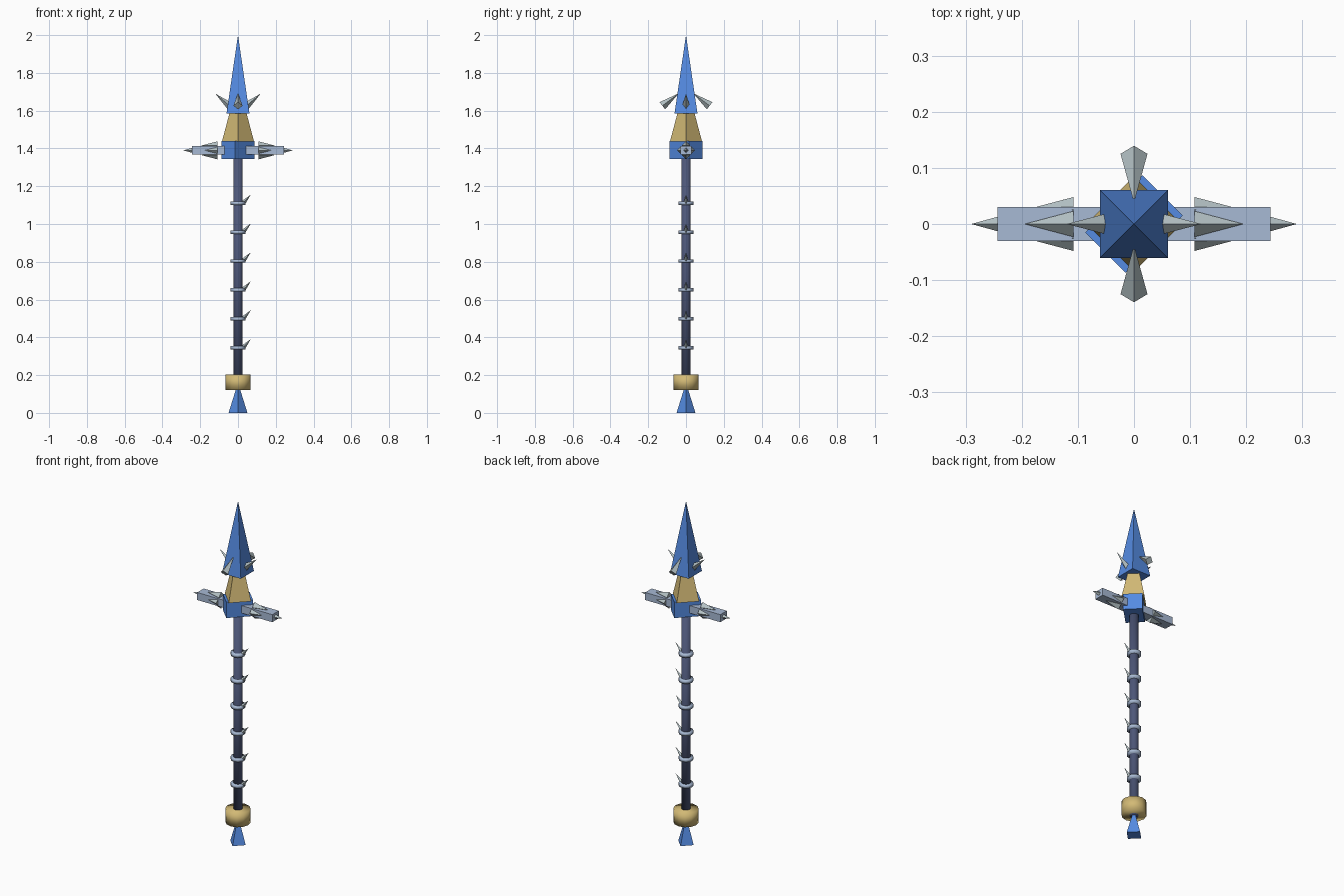
import bpy
import bmesh
from math import pi
from mathutils import Vector, Matrix

cube = bpy.data.objects.get("Cube")
if cube:
    bpy.data.objects.remove(cube, do_unlink=True)


def material(name, color):
    m = bpy.data.materials.new(name)
    m.use_nodes = True
    m.diffuse_color = (*color, 1)
    m.node_tree.nodes["Principled BSDF"].inputs["Base Color"].default_value = (*color, 1)
    return m


BLUE = material("royal_blue", (0.09, 0.26, 0.76))
GOLD = material("brass_gold", (0.65, 0.49, 0.18))
PALE = material("pale_blue_steel", (0.39, 0.49, 0.66))
GREY = material("spike_grey", (0.46, 0.54, 0.56))
NAVY = material("dark_shaft", (0.075, 0.095, 0.19))


def finish(name, bm, mat, smooth=False):
    bmesh.ops.recalc_face_normals(bm, faces=bm.faces)
    me = bpy.data.meshes.new(name)
    bm.to_mesh(me)
    bm.free()
    me.materials.append(mat)
    for p in me.polygons:
        p.use_smooth = smooth
    ob = bpy.data.objects.new(name, me)
    bpy.context.collection.objects.link(ob)
    return ob


def column(name, mat, z0, z1, r0, r1, sides=4, turn=0.0, smooth=False):
    """Upright prism, frustum or pyramid; four sides give a diamond unless turned."""
    bm = bmesh.new()
    bmesh.ops.create_cone(bm, cap_ends=True, segments=sides, radius1=r0, radius2=r1, depth=z1 - z0)
    bmesh.ops.remove_doubles(bm, verts=bm.verts, dist=1e-5)
    bm.transform(Matrix.Translation((0, 0, (z0 + z1) / 2)) @ Matrix.Rotation(turn, 4, 'Z'))
    return finish(name, bm, mat, smooth)


def box(name, mat, half, z, turn=0.0):
    bm = bmesh.new()
    bmesh.ops.create_cube(bm, size=2)
    bm.transform(Matrix.Translation((0, 0, z)) @ Matrix.Rotation(turn, 4, 'Z') @ Matrix.Diagonal((*half, 1)))
    return finish(name, bm, mat)


def spike(name, base, tip, r):
    """Four-sided spike from a base centre to a tip."""
    base, tip = Vector(base), Vector(tip)
    axis = tip - base
    bm = bmesh.new()
    bmesh.ops.create_cone(bm, cap_ends=True, segments=4, radius1=r, radius2=0, depth=axis.length)
    bmesh.ops.remove_doubles(bm, verts=bm.verts, dist=1e-5)
    bm.transform(Matrix.Translation((base + tip) / 2) @ axis.to_track_quat('Z', 'Y').to_matrix().to_4x4())
    return finish(name, bm, GREY)


# Shaft, pommel and foot
column("shaft", NAVY, 0.12, 1.36, 0.025, 0.025, 12, smooth=True)
column("pommel", GOLD, 0.122, 0.203, 0.067, 0.067, 12, smooth=True)
column("foot_spike", BLUE, 0.0, 0.16, 0.05, 0.0)

# Thorned rings along the shaft
for i in range(6):
    z = 0.345 + i * 0.153
    column(f"ring_{i}", PALE, z - 0.009, z + 0.009, 0.039, 0.039, 12, smooth=True)
    spike(f"ring_thorn_{i}", (0.026, 0, z), (0.068, 0, z + 0.046), 0.013)

# Head: block, collar and blade
box("head_block", BLUE, (0.072, 0.051, 0.047), 1.392, pi / 4)
column("collar", GOLD, 1.436, 1.587, 0.085, 0.045)
column("blade", BLUE, 1.585, 2.0, 0.0607 * 2 ** 0.5, 0.0, turn=pi / 4)

# Crossbar with end points and barbs on each face
BAR_Z = 1.39
box("crossbar", PALE, (0.243, 0.03, 0.022), BAR_Z)
for s, side in ((1, "left"), (-1, "right")):
    spike(f"bar_point_{side}", (s * 0.243, 0, BAR_Z), (s * 0.29, 0, BAR_Z), 0.013)
    for i, (dy, dz) in enumerate(((0.025, 0), (-0.025, 0), (0, 0.025), (0, -0.025))):
        spike(f"bar_barb_{side}_{i}", (s * 0.108, dy, BAR_Z + dz), (s * 0.195, dy, BAR_Z + dz), 0.023)

    # Blade thorns: sideways ones point out, front and back ones flare out
    spike(f"blade_thorn_{side}", (s * 0.04, 0, 1.622), (s * 0.12, 0, 1.69), 0.021)
    face = "back" if s > 0 else "front"
    spike(f"blade_flare_{face}", (0, s * 0.125, 1.626), (0, s * 0.038, 1.692), 0.024)
